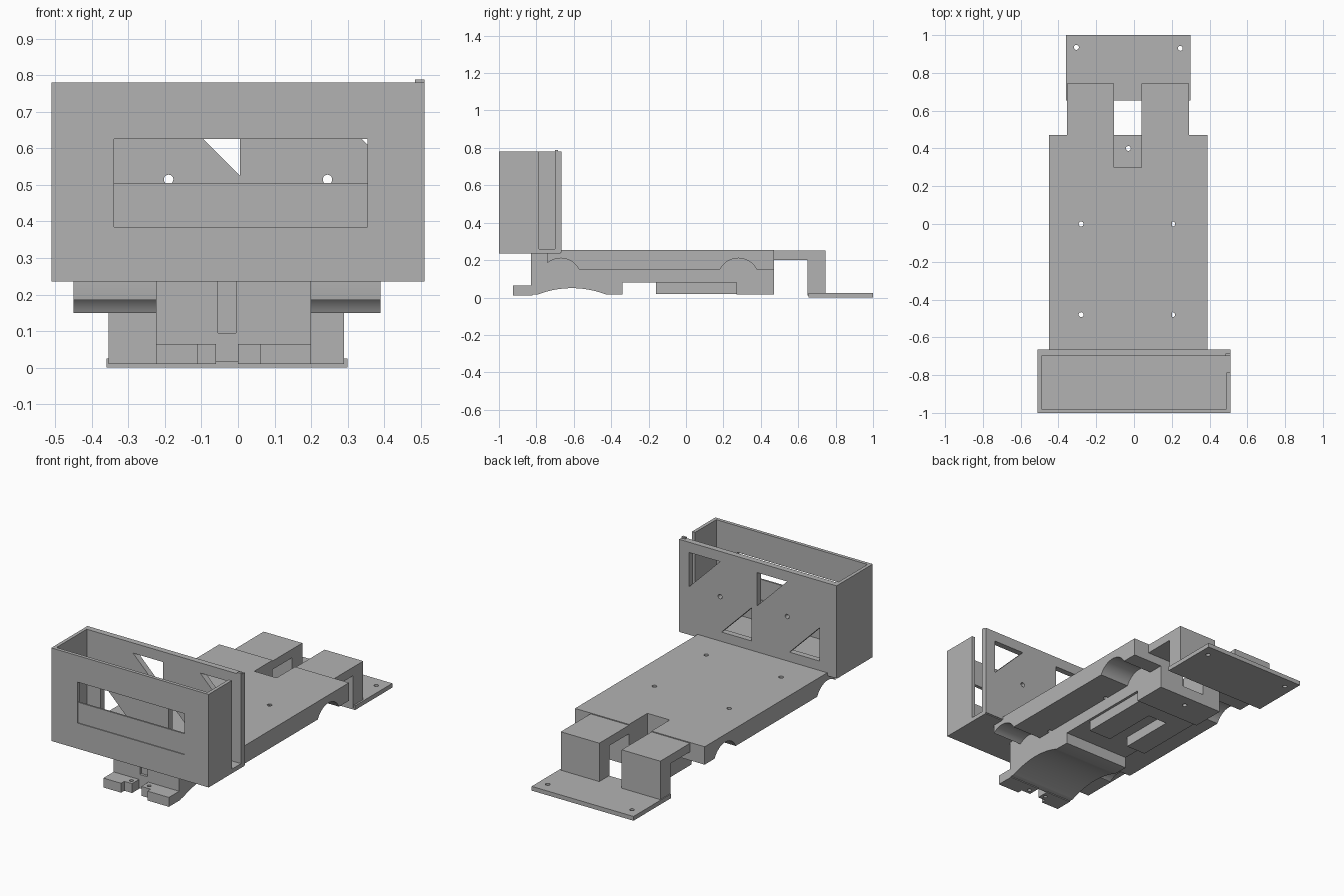
import bpy, bmesh, math

if "Cube" in bpy.data.objects:
    bpy.data.objects.remove(bpy.data.objects["Cube"])

grey = bpy.data.materials.new("plastic_grey")
grey.diffuse_color = (0.45, 0.45, 0.45, 1)
grey.use_nodes = True
grey.node_tree.nodes["Principled BSDF"].inputs["Base Color"].default_value = grey.diffuse_color


def prism(name, pts, axis, a, b):
    """Extrude a 2D outline along axis ('x': pts are y,z / 'y': pts are x,z / 'z': pts are x,y)."""
    place = {'x': lambda p, t: (t, p[0], p[1]),
             'y': lambda p, t: (p[0], t, p[1]),
             'z': lambda p, t: (p[0], p[1], t)}[axis]
    bm = bmesh.new()
    lo = [bm.verts.new(place(p, a)) for p in pts]
    hi = [bm.verts.new(place(p, b)) for p in pts]
    n = len(pts)
    bm.faces.new(lo)
    bm.faces.new(hi[::-1])
    for i in range(n):
        bm.faces.new((lo[i], hi[i], hi[(i + 1) % n], lo[(i + 1) % n]))
    bmesh.ops.recalc_face_normals(bm, faces=bm.faces)
    me = bpy.data.meshes.new(name)
    bm.to_mesh(me)
    bm.free()
    me.materials.append(grey)
    ob = bpy.data.objects.new(name, me)
    bpy.context.collection.objects.link(ob)
    return ob


def box(name, x0, x1, y0, y1, z0, z1):
    return prism(name, [(x0, y0), (x1, y0), (x1, y1), (x0, y1)], 'z', z0, z1)


def arc(cy, cz, r, a0, a1, n=20):
    return [(cy + r * math.cos(math.radians(a0 + (a1 - a0) * i / n)),
             cz + r * math.sin(math.radians(a0 + (a1 - a0) * i / n))) for i in range(n + 1)]


def hole(axis, u, v, a, b, r=0.013):
    return prism("hole_cutter", arc(u, v, r, 0, 345, 23), axis, a, b)


def cut(ob, cutters):
    """Subtract the cutters, bake the result and discard the cutters."""
    for c in cutters:
        m = ob.modifiers.new("cut", 'BOOLEAN')
        m.operation, m.solver, m.object = 'DIFFERENCE', 'EXACT', c
    dg = bpy.context.evaluated_depsgraph_get()
    me = bpy.data.meshes.new_from_object(ob.evaluated_get(dg))
    ob.modifiers.clear()
    ob.data = me
    for c in cutters:
        bpy.data.objects.remove(c)


def smooth(ob):
    bpy.ops.object.select_all(action='DESELECT')
    ob.select_set(True)
    bpy.context.view_layer.objects.active = ob
    bpy.ops.object.shade_smooth_by_angle(angle=math.radians(30))


# Deck with two axle arches on the underside
deck = prism("deck", [(-0.74, 0.24), (-0.74, 0.185)] + arc(-0.67, 0.10, 0.11, 129.5, 27)
             + arc(0.28, 0.10, 0.11, 153, 27) + [(0.47, 0.15), (0.47, 0.255), (-0.67, 0.255), (-0.67, 0.24)],
             'x', -0.45, 0.39)
cut(deck, [hole('z', x, y, 0, 0.4) for x in (-0.28, 0.205) for y in (0, -0.48)]
    + [box("notch_cutter", -0.105, 0.04, 0.30, 0.6, 0.08, 0.4)])
smooth(deck)

# Central spine: arched belly, raised middle, deep rear end with a notch
spine = prism("spine", [(-0.83, 0.24), (-0.83, 0.015), (-0.795, 0.015)]
              + arc(-0.61, -0.456, 0.506, 111, 69)
              + [(-0.34, 0.015), (-0.34, 0.08), (0.27, 0.08), (0.27, 0.015), (0.47, 0.015), (0.47, 0.25), (-0.68, 0.25)],
              'x', -0.225, 0.20)
cut(spine, [box("notch_cutter", -0.105, 0.04, 0.30, 0.6, 0.08, 0.4), hole('z', -0.03, 0.40, -0.1, 0.2),
            box("groove_cutter", -0.055, -0.005, -0.9, -0.815, 0.095, 0.4)])
smooth(spine)

# Slotted block beneath the spine
block = box("belly_block", -0.21, 0.185, -0.16, 0.275, 0.02, 0.085)
cut(block, [box("slot_cutter", -0.085, 0.04, -0.3, 0.175, -0.1, 0.079)])

# Front mounting feet, stepped around a middle gap
for side, outer, mid, inner in (("left", -0.225, -0.11, -0.06), ("right", 0.20, 0.06, 0.0)):
    foot = prism(side + "_foot", [(outer, -0.82), (outer, -0.925), (mid, -0.925), (mid, -0.895),
                                  (inner, -0.895), (inner, -0.82)], 'z', 0.01, 0.065)
    cut(foot, [hole('z', (mid + inner) / 2, -0.865, -0.1, 0.2, 0.011)])

# Rear arms: L-shaped, dropping to the tail plate
for side, x0, x1 in (("left", -0.355, -0.105), ("right", 0.04, 0.29)):
    prism(side + "_rear_arm", [(0.46, 0.20), (0.65, 0.20), (0.65, 0.01), (0.745, 0.01),
                               (0.745, 0.25), (0.46, 0.25)], 'x', x0, x1)
tail = box("tail_plate", -0.36, 0.30, 0.655, 1.0, 0.0, 0.025)
cut(tail, [hole('z', -0.305, 0.935, -0.1, 0.2), hole('z', 0.245, 0.93, -0.1, 0.2)])

# Open-topped tray: floor and side walls, with an opening on the right
box("tray_floor", -0.51, 0.51, -1.0, -0.67, 0.235, 0.26)
box("tray_left_wall", -0.51, -0.49, -1.0, -0.67, 0.24, 0.78)
box("tray_right_wall", 0.49, 0.51, -1.0, -0.785, 0.24, 0.78)
box("corner_tab", 0.485, 0.51, -0.70, -0.685, 0.76, 0.788)

# Tray front wall with window; the lower half is closed by a thin panel
front = box("tray_front_wall", -0.51, 0.51, -1.0, -0.98, 0.24, 0.78)
cut(front, [box("window_cutter", -0.34, 0.355, -1.1, -0.9, 0.385, 0.625)])
box("window_lower_panel", -0.345, 0.36, -0.995, -0.985, 0.38, 0.505)

# Tray back wall with triangular openings and two screw holes
back = box("tray_back_wall", -0.51, 0.51, -0.70, -0.665, 0.24, 0.78)
tris = []
for x, z, d in ((0.445, 0.72, -0.2), (0.005, 0.72, -0.195), (0.04, 0.31, 0.195), (-0.40, 0.31, 0.195)):
    tris.append(prism("triangle_cutter", [(x, z), (x + d, z), (x, z + d)], 'y', -0.75, -0.6))
cut(back, tris + [hole('y', x, 0.515, -0.75, -0.6) for x in (-0.19, 0.245)])
